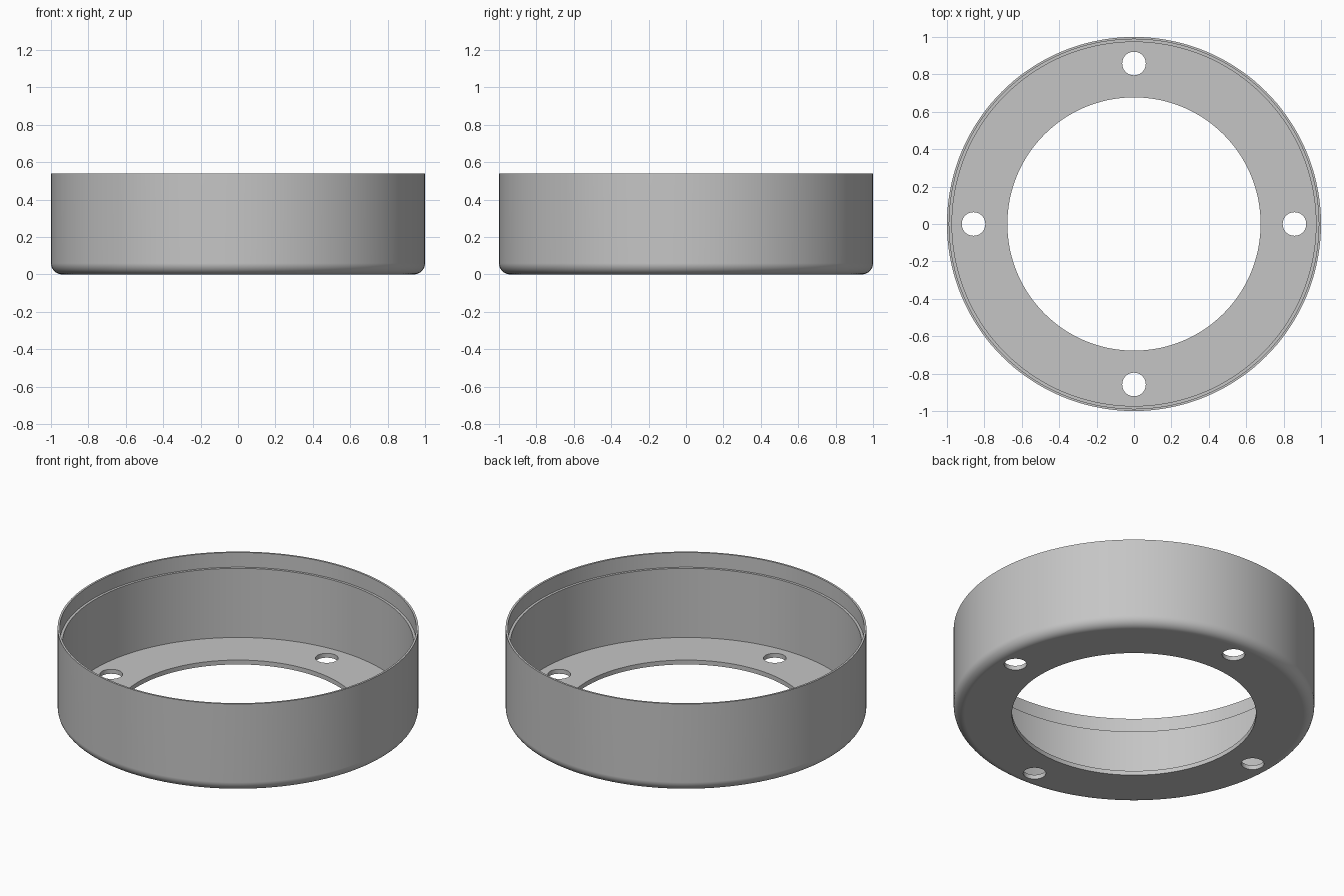
import bpy
import bmesh
from math import cos, sin, pi, radians
from mathutils import Matrix, Vector

if "Cube" in bpy.data.objects:
    bpy.data.objects.remove(bpy.data.objects["Cube"], do_unlink=True)

SEGMENTS = 144
HEIGHT, FLOOR = 0.54, 0.027
BORE, WALL, RECESS = 0.677, 0.973, 0.988
FILLET = 0.06
HOLE_RADIUS, HOLE_CIRCLE = 0.063, 0.858

grey = bpy.data.materials.new("plain grey")
grey.use_nodes = True
colour = (0.56, 0.56, 0.56, 1)
grey.diffuse_color = colour
grey.node_tree.nodes["Principled BSDF"].inputs["Base Color"].default_value = colour


def add_object(name, bm):
    bmesh.ops.recalc_face_normals(bm, faces=bm.faces)
    mesh = bpy.data.meshes.new(name)
    bm.to_mesh(mesh)
    bm.free()
    mesh.materials.append(grey)
    obj = bpy.data.objects.new(name, mesh)
    bpy.context.collection.objects.link(obj)
    return obj


# Cross-section: floor, rounded lower edge, outer wall, recessed rim
profile = [(BORE, FLOOR), (BORE, 0)]
for i in range(9):
    a = -pi / 2 + i * pi / 16
    profile.append((1 - FILLET + FILLET * cos(a), FILLET + FILLET * sin(a)))
profile += [(1, HEIGHT), (RECESS, HEIGHT), (RECESS, 0.45), (WALL, 0.45), (WALL, FLOOR)]

# Revolve the section into the cup
bm = bmesh.new()
verts = [bm.verts.new((r, 0, z)) for r, z in profile]
edges = [bm.edges.new((v, verts[(i + 1) % len(verts)])) for i, v in enumerate(verts)]
bmesh.ops.spin(bm, geom=verts + edges, cent=(0, 0, 0), axis=(0, 0, 1),
               angle=2 * pi, steps=SEGMENTS, use_merge=True)
bmesh.ops.remove_doubles(bm, verts=bm.verts, dist=0.0001)
cup = add_object("ring_cup", bm)

# Four mounting holes through the floor
bm = bmesh.new()
for i in range(4):
    spot = Matrix.Rotation(i * pi / 2, 4, "Z") @ Vector((HOLE_CIRCLE, 0, 0))
    bmesh.ops.create_cone(bm, cap_ends=True, segments=48, radius1=HOLE_RADIUS,
                          radius2=HOLE_RADIUS, depth=0.2,
                          matrix=Matrix.Translation(spot))
cutter = add_object("hole_cutter", bm)
cutter.hide_render = True

bpy.context.view_layer.objects.active = cup
cup.select_set(True)
cut = cup.modifiers.new("mounting_holes", "BOOLEAN")
cut.operation = "DIFFERENCE"
cut.solver = "EXACT"
cut.object = cutter
bpy.ops.object.modifier_apply(modifier=cut.name)
bpy.data.objects.remove(cutter, do_unlink=True)

# Smooth walls with crisp rims and flat floor
bpy.ops.object.shade_smooth_by_angle(angle=radians(30))
normals = cup.modifiers.new("flat_floor_normals", "WEIGHTED_NORMAL")
normals.keep_sharp = True
